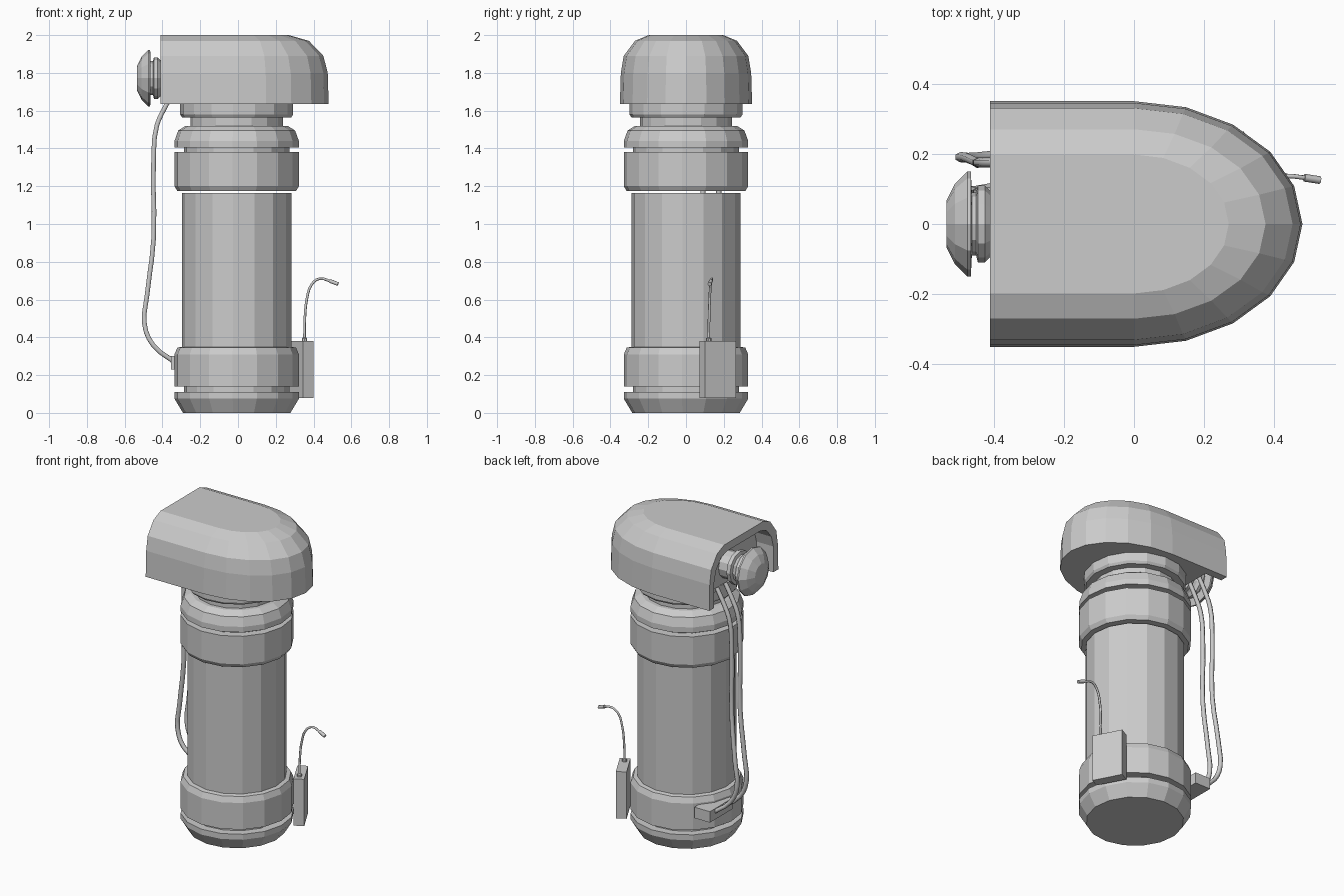
import bpy, bmesh
from math import cos, sin, pi, radians
from mathutils import Matrix, Vector

if "Cube" in bpy.data.objects:
    bpy.data.objects.remove(bpy.data.objects["Cube"])


def make_object(name, bm):
    bmesh.ops.recalc_face_normals(bm, faces=bm.faces)
    mesh = bpy.data.meshes.new(name)
    bm.to_mesh(mesh)
    bm.free()
    obj = bpy.data.objects.new(name, mesh)
    bpy.context.collection.objects.link(obj)
    return obj


def skin(name, rings):
    """Closed solid through a list of point rings."""
    bm = bmesh.new()
    rows = [[bm.verts.new(p) for p in ring] for ring in rings]
    n = len(rows[0])
    for a, b in zip(rows, rows[1:]):
        for i in range(n):
            j = (i + 1) % n
            bm.faces.new((a[i], a[j], b[j], b[i]))
    bm.faces.new(rows[0])
    bm.faces.new(rows[-1])
    return make_object(name, bm)


def lathe(name, profile, sides, centre=(0, 0, 0), phase=0.0, axis='Z'):
    """Profile is (radius, height along axis)."""
    c = Vector(centre)
    rings = []
    for r, h in profile:
        ring = []
        for i in range(sides):
            a = phase + 2 * pi * i / sides
            u, v = r * cos(a), r * sin(a)
            ring.append(c + (Vector((u, v, h)) if axis == 'Z' else Vector((h, u, v))))
        rings.append(ring)
    return skin(name, rings)


def box(name, centre, size, angle=0.0):
    bm = bmesh.new()
    m = Matrix.Translation(centre) @ Matrix.Rotation(angle, 4, 'Z') @ Matrix.Diagonal((*size, 1))
    bmesh.ops.create_cube(bm, size=1, matrix=m)
    return make_object(name, bm)


def tube(name, points, radius, smooth_path=True):
    curve = bpy.data.curves.new(name, 'CURVE')
    curve.dimensions = '3D'
    curve.bevel_depth = radius
    curve.bevel_resolution = 1
    curve.use_fill_caps = True
    curve.resolution_u = 3
    if smooth_path:
        s = curve.splines.new('BEZIER')
        s.bezier_points.add(len(points) - 1)
        for bp, p in zip(s.bezier_points, points):
            bp.co = p
            bp.handle_left_type = bp.handle_right_type = 'AUTO'
    else:
        s = curve.splines.new('POLY')
        s.points.add(len(points) - 1)
        for sp, p in zip(s.points, points):
            sp.co = (*p, 1)
    obj = bpy.data.objects.new(name, curve)
    bpy.context.collection.objects.link(obj)
    return obj


# Cylindrical body: base and column, then the upper collar and neck
SIDES, PHASE, MID = 16, radians(-3.7), (-0.007, 0, 0)
lathe("base_and_column", [
    (0.285, 0), (0.33, 0.075), (0.33, 0.11), (0.28, 0.11), (0.28, 0.14),
    (0.33, 0.14), (0.33, 0.31), (0.315, 0.345), (0.29, 0.35), (0.29, 1.165)],
    SIDES, MID, PHASE)
lathe("collar_and_neck", [
    (0.315, 1.175), (0.33, 1.2), (0.33, 1.38), (0.28, 1.38), (0.28, 1.405),
    (0.33, 1.405), (0.33, 1.44), (0.31, 1.495), (0.27, 1.52), (0.245, 1.52),
    (0.245, 1.565), (0.29, 1.565), (0.30, 1.58), (0.30, 1.66)],
    SIDES, MID, PHASE)

# Head: rounded hood, flat at the back end (-x)
rings = []
for rx, ry, z in [(0.48, 0.35, 1.635), (0.475, 0.345, 1.8), (0.452, 0.33, 1.89),
                  (0.375, 0.27, 1.97), (0.27, 0.198, 2.0)]:
    arc = [(rx * cos(a), ry * sin(a), z)
           for a in (-pi / 2 + pi * i / 10 for i in range(11))]
    rings.append([(-0.41, -ry, z)] + arc + [(-0.41, ry, z)])
head = skin("head_hood", rings)

# Recess in the back of the hood, open downwards
half = [(0.30, 1.5), (0.30, 1.8), (0.28, 1.87), (0.23, 1.93), (0.17, 1.95)]
section = half + [(-y, z) for y, z in reversed(half)]
cutter = skin("recess_cutter", [[(x, y, z) for y, z in section] for x in (-0.6, -0.29)])
cutter.hide_render = True
mod = head.modifiers.new("recess", 'BOOLEAN')
mod.operation, mod.object, mod.solver = 'DIFFERENCE', cutter, 'EXACT'
bpy.context.view_layer.objects.active = head
bpy.ops.object.modifier_apply(modifier=mod.name)
bpy.data.objects.remove(cutter)

# Mushroom knob with ridged stem
lathe("rear_knob", [
    (0.065, -0.535), (0.115, -0.51), (0.15, -0.475), (0.15, -0.465), (0.09, -0.462),
    (0.09, -0.45), (0.11, -0.445), (0.11, -0.425), (0.095, -0.41), (0.085, -0.39),
    (0.105, -0.385), (0.105, -0.36), (0.085, -0.355), (0.085, -0.27)],
    12, (0, 0, 1.772), 0, 'X')

# Twin hoses from the recess down to the base socket
for i, (y, spread) in enumerate([(0.175, 0.015), (0.09, 0.005)]):
    tube(f"hose_{i + 1}", [
        (-0.34, y, 1.70), (-0.385, y, 1.62), (-0.43, y, 1.52), (-0.447, y, 1.34),
        (-0.447, y, 0.92), (-0.482, y + spread, 0.62), (-0.495, y + spread, 0.47),
        (-0.45, y + spread, 0.36), (-0.33, y + 0.03, 0.265)], 0.014)
box("hose_socket", (-0.30, 0.15, 0.265), (0.11, 0.23, 0.07))

# Side transmitter box with bent antenna
box("antenna_box", (0.328, 0.168, 0.23), (0.063, 0.187, 0.30), radians(28))
lathe("antenna_collar", [(0.014, 0.37), (0.014, 0.395), (0.007, 0.40)], 8, (0.352, 0.12, 0))
tube("antenna", [(0.352, 0.12, 0.38), (0.354, 0.122, 0.50), (0.366, 0.126, 0.61),
                 (0.39, 0.13, 0.68), (0.43, 0.137, 0.71), (0.50, 0.13, 0.693)], 0.007)
tube("antenna_tip", [(0.485, 0.132, 0.699), (0.53, 0.125, 0.682)], 0.011, False)
